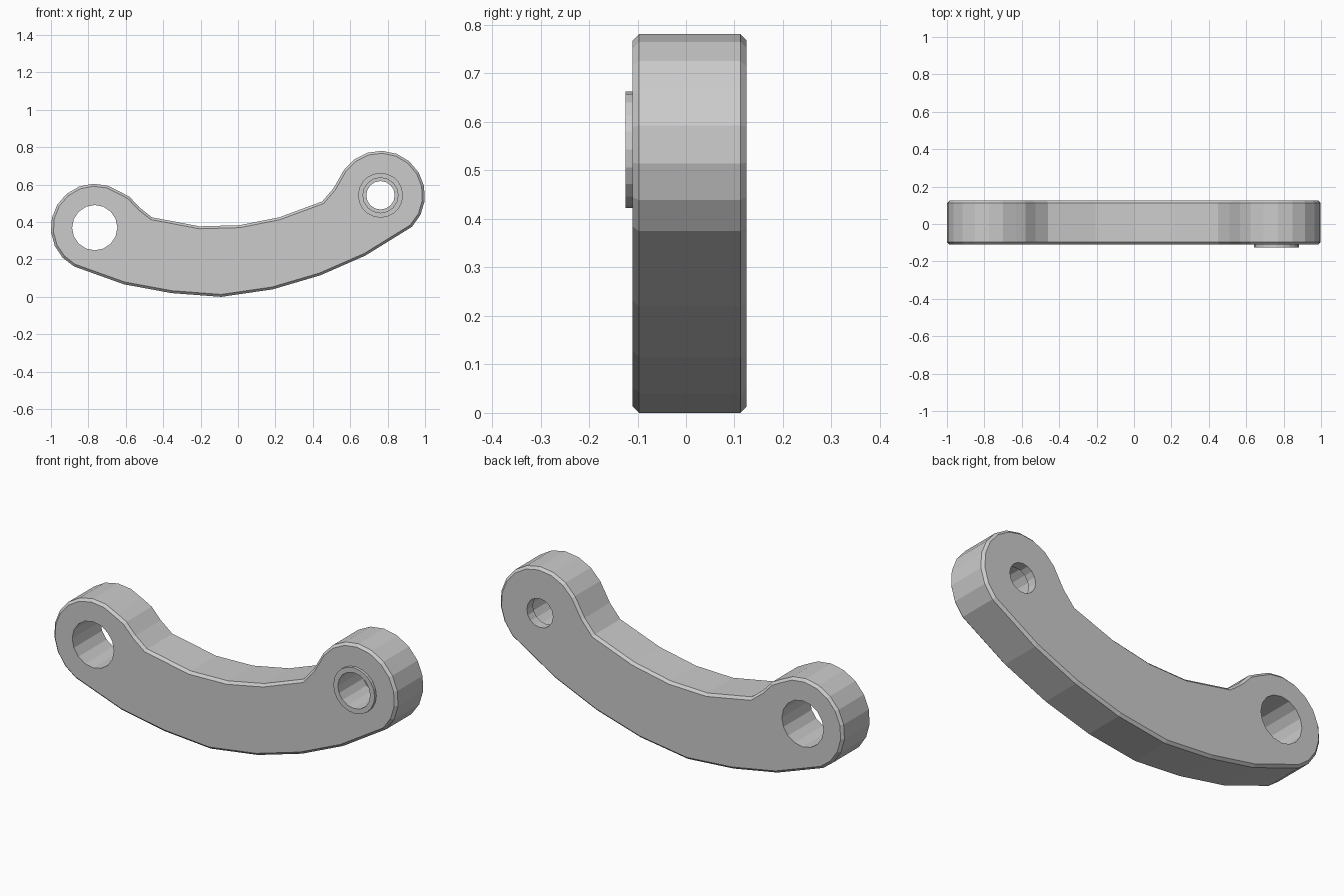
import bpy, bmesh
from math import sin, cos, pi, radians
from mathutils import Matrix, Vector

cube = bpy.data.objects.get("Cube")
if cube:
    bpy.data.objects.remove(cube, do_unlink=True)

FRONT, BACK, CHAMFER = -0.11, 0.125, 0.013
BIG_EYE = (0.762, 0.543)
SMALL_EYE = (-0.766, 0.37)

steel = bpy.data.materials.new("steel_grey")
steel.use_nodes = True
steel.diffuse_color = (0.6, 0.6, 0.6, 1)
steel.node_tree.nodes["Principled BSDF"].inputs["Base Color"].default_value = (0.6, 0.6, 0.6, 1)


def finish(bm, name):
    bmesh.ops.recalc_face_normals(bm, faces=bm.faces)
    mesh = bpy.data.meshes.new(name)
    bm.to_mesh(mesh)
    bm.free()
    mesh.materials.append(steel)
    obj = bpy.data.objects.new(name, mesh)
    bpy.context.scene.collection.objects.link(obj)
    return obj


def cylinder(name, centre, radius, y0, y1, sides=16):
    bm = bmesh.new()
    place = Matrix.Translation((centre[0], (y0 + y1) / 2, centre[1])) @ Matrix.Rotation(pi / 2, 4, 'X')
    bmesh.ops.create_cone(bm, cap_ends=True, segments=sides, radius1=radius,
                          radius2=radius, depth=y1 - y0, matrix=place)
    return finish(bm, name)


def arc(centre, radius, start, end, steps):
    angles = [radians(start + (end - start) * i / steps) for i in range(steps + 1)]
    return [(centre[0] + radius * cos(a), centre[1] + radius * sin(a)) for a in angles]


def cut(obj, cutters):
    for c in cutters:
        c.hide_render = True
        mod = obj.modifiers.new("bore", 'BOOLEAN')
        mod.operation, mod.solver, mod.object = 'DIFFERENCE', 'EXACT', c
    graph = bpy.context.evaluated_depsgraph_get()
    mesh = bpy.data.meshes.new_from_object(obj.evaluated_get(graph))
    obj.modifiers.clear()
    obj.data = mesh


# Curved arm outline: lower edge, big eye, upper edge, small eye
lower = [(-0.61, 0.067), (-0.355, 0.02), (-0.09, 0.0), (0.185, 0.04), (0.44, 0.115), (0.68, 0.22)]
upper = [(0.51, 0.58), (0.45, 0.51), (0.22, 0.425), (0.01, 0.383), (-0.205, 0.377),
         (-0.46, 0.425), (-0.527, 0.478), (-0.58, 0.535)]
outline = (lower + arc(BIG_EYE, 0.238, -45, 145, 10)
           + upper + arc(SMALL_EYE, 0.235, 55, 242, 10))

bm = bmesh.new()
face = bm.faces.new([bm.verts.new((x, FRONT, z)) for x, z in outline])
swept = bmesh.ops.extrude_face_region(bm, geom=[face])["geom"]
bmesh.ops.translate(bm, vec=Vector((0, BACK - FRONT, 0)),
                    verts=[g for g in swept if isinstance(g, bmesh.types.BMVert)])
bmesh.ops.recalc_face_normals(bm, faces=bm.faces)
# Chamfer both rims
rims = [e for e in bm.edges if abs(e.verts[0].co.y - e.verts[1].co.y) < 1e-5]
bmesh.ops.bevel(bm, geom=rims, offset=CHAMFER, segments=1, affect='EDGES')
arm = finish(bm, "curved_arm")

# Raised ring around the big eye bore
boss = cylinder("bore_collar", BIG_EYE, 0.12, FRONT - 0.015, FRONT, 20)

# Through hole, stepped bore
cutters = [cylinder("small_eye_cutter", SMALL_EYE, 0.121, -0.3, 0.3),
           cylinder("bore_cutter", BIG_EYE, 0.094, -0.3, 0.075),
           cylinder("lip_cutter", BIG_EYE, 0.076, -0.28, 0.3)]
cut(arm, cutters)
cut(boss, cutters[1:2])
for c in cutters:
    bpy.data.objects.remove(c, do_unlink=True)
